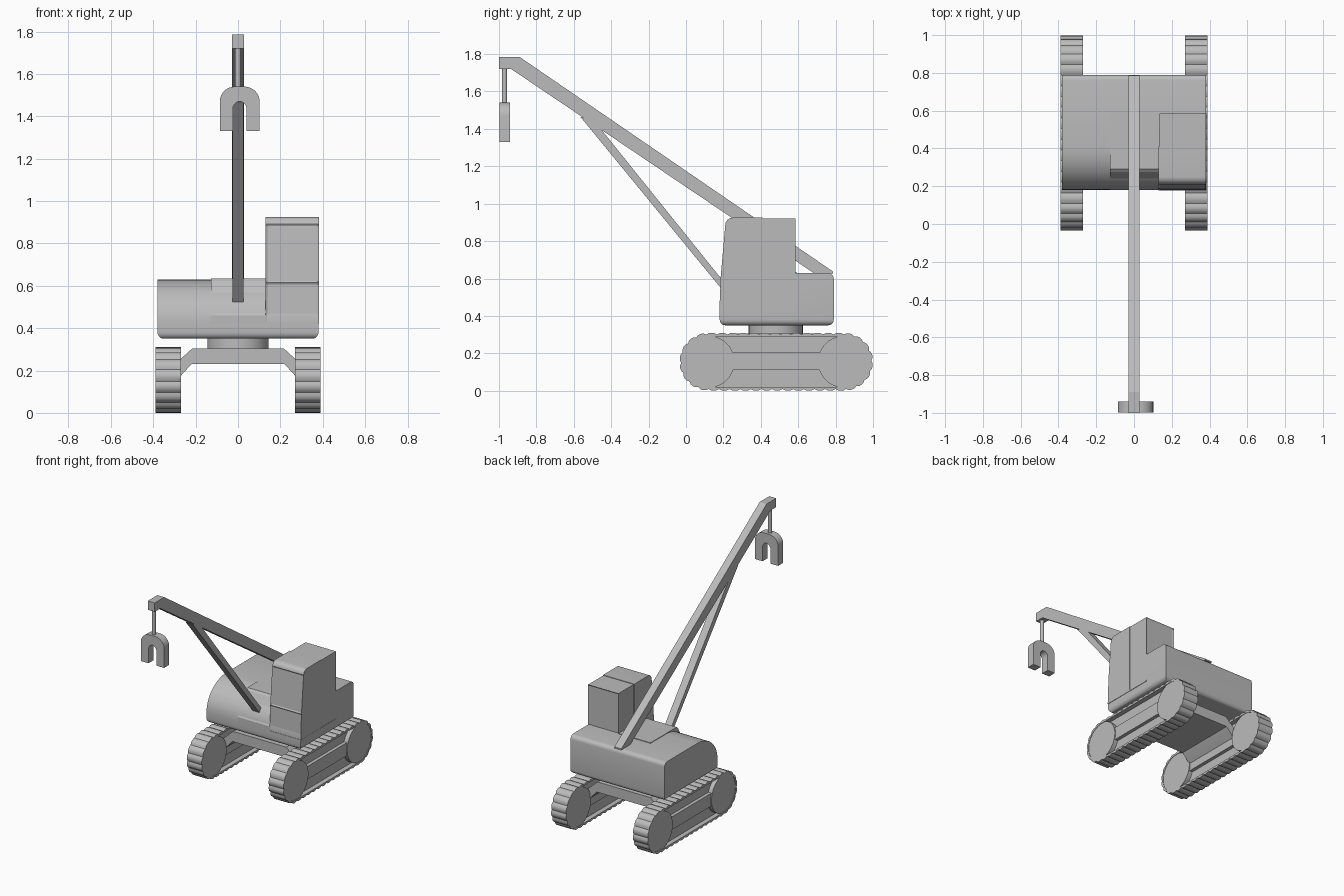
import bpy, bmesh, math
from mathutils import Vector

default = bpy.data.objects.get("Cube")
if default:
    bpy.data.objects.remove(default, do_unlink=True)

grey = bpy.data.materials.new("plain_grey")
grey.use_nodes = True
shade = (0.5, 0.5, 0.5, 1)
grey.diffuse_color = shade
grey.node_tree.nodes["Principled BSDF"].inputs["Base Color"].default_value = shade


def finish(bm, name, smooth=True):
    bmesh.ops.recalc_face_normals(bm, faces=bm.faces)
    mesh = bpy.data.meshes.new(name)
    bm.to_mesh(mesh)
    bm.free()
    mesh.materials.append(grey)
    obj = bpy.data.objects.new(name, mesh)
    bpy.context.collection.objects.link(obj)
    if smooth:
        bpy.ops.object.select_all(action='DESELECT')
        obj.select_set(True)
        bpy.context.view_layer.objects.active = obj
        bpy.ops.object.shade_smooth_by_angle(angle=math.radians(30))
    return obj


def prism(profile, lo, hi, axis="x"):
    """Extrude a (y, z) profile along x, or an (x, z) profile along y."""
    bm = bmesh.new()
    place = (lambda t, a, b: (t, a, b)) if axis == "x" else (lambda t, a, b: (a, t, b))
    face = bm.faces.new([bm.verts.new(place(lo, a, b)) for a, b in profile])
    ext = bmesh.ops.extrude_face_region(bm, geom=[face])
    shift = Vector(place(hi - lo, 0, 0))
    bmesh.ops.translate(bm, vec=shift, verts=[v for v in ext["geom"] if isinstance(v, bmesh.types.BMVert)])
    bmesh.ops.recalc_face_normals(bm, faces=bm.faces)
    bm.normal_update()
    return bm


def arc(cx, cz, rx, rz, start, end, n=8):
    angles = [math.radians(start + (end - start) * i / n) for i in range(n + 1)]
    return [(cx + rx * math.cos(a), cz + rz * math.sin(a)) for a in angles]


def panel(bm, rule, width=0.012, depth=-0.005):
    faces = [f for f in bm.faces if rule(f)]
    bmesh.ops.inset_individual(bm, faces=faces, thickness=width, depth=depth)


# --- Crawler tracks ---
FRONT, REAR, AXLE = 0.12, 0.845, 0.155


def stadium(r):
    return arc(REAR, AXLE, r, r, -90, 90, 20) + arc(FRONT, AXLE, r, r, 90, 270, 20)


def track_point(s, r, base=0.148):
    """Point at distance s round the track, offset to radius r."""
    run, bend = REAR - FRONT, math.pi * base
    s %= 2 * (run + bend)
    side = 1
    if s >= run + bend:
        s, side = s - run - bend, -1
    if s < run:
        a, c = -math.pi / 2, FRONT + s
    else:
        a, c = -math.pi / 2 + (s - run) / base, REAR
    y, z = c + r * math.cos(a), r * math.sin(a)
    mid = (FRONT + REAR) / 2
    return (mid + side * (y - mid), AXLE + side * z)


LINKS = 42
pitch = 2 * (REAR - FRONT + math.pi * 0.148) / LINKS
link_shape = ((0, 0.146), (0.25, 0.153), (0.5, 0.155), (0.75, 0.153))

for side, label in ((1, "left"), (-1, "right")):
    def span(a, b):
        return sorted((side * a, side * b))

    # Ribbed belt, built as a closed ring
    bm = bmesh.new()
    rings = []
    for i in range(LINKS):
        for t, r in link_shape:
            s = (i + t) * pitch
            loop = []
            for x, rad in ((0.27, r), (0.39, r), (0.39, 0.136), (0.27, 0.136)):
                y, z = track_point(s, rad)
                loop.append(bm.verts.new((side * x, y, z)))
            rings.append(loop)
    for a, b in zip(rings, rings[1:] + rings[:1]):
        for k in range(4):
            bm.faces.new((a[k], a[(k + 1) % 4], b[(k + 1) % 4], b[k]))
    finish(bm, label + "_track_belt")

    finish(prism(stadium(0.137), *span(0.305, 0.355)), label + "_track_core")
    for cy, end in ((FRONT, "front"), (REAR, "rear")):
        disc = arc(cy, AXLE, 0.139, 0.139, 0, 360, 40)[:-1]
        finish(prism(disc, *span(0.273, 0.387)), f"{label}_{end}_wheel")
    # Side beam flaring out towards the wheels
    half = [(0.18, 0.275), (0.25, 0.205), (0.715, 0.205), (0.785, 0.275)]
    beam = half + [(y, 2 * AXLE - z + 0.005) for y, z in reversed(half)]
    finish(prism(beam, *span(0.28, 0.38)), label + "_side_beam")

# --- Chassis and turntable ---
half = [(0.31, 0.22), (0.27, 0.255), (0.215, 0.305)]
under = [(0.22, 0.23), (0.27, 0.175), (0.31, 0.14)]
chassis = half + [(-x, z) for x, z in reversed(half)]
chassis += [(-x, z) for x, z in reversed(under)] + under
finish(prism(chassis, 0.25, 0.715, "y"), "chassis_bridge")
finish(prism([(0.145 * math.cos(i * math.pi / 20), 0.48 + 0.145 * math.sin(i * math.pi / 20))
              for i in range(40)], 0, 1), "turntable")
ring = bpy.data.objects["turntable"]
for v in ring.data.vertices:
    v.co = (v.co.y, v.co.z, 0.3 + 0.06 * v.co.x)
ring.data.flip_normals()

# --- Engine housing, rounded nose and belly ---
body = [(0.18, 0.35), (0.79, 0.35)] + arc(0.76, 0.6, 0.03, 0.03, 0, 90, 5)
body += arc(0.41, 0.43, 0.23, 0.2, 90, 180, 10)
bm = prism(body, -0.38, 0.38)
belly = [e for e in bm.edges if all(v.co.z < 0.351 for v in e.verts)]
bmesh.ops.bevel(bm, geom=belly, offset=0.03, segments=5, affect='EDGES', profile=0.5)
finish(bm, "engine_housing")

# Boom mount block in the middle of the housing
mount = [(0.179, 0.42), (0.59, 0.42), (0.59, 0.634), (0.29, 0.634), (0.275, 0.622), (0.179, 0.46)]
finish(prism(mount, -0.127, 0.132), "boom_mount", False)

# --- Cab ---
cab = [(0.41, 0.425), (0.41, 0.925)] + arc(0.25, 0.885, 0.04, 0.04, 90, 172, 6)
cab += [(0.186, 0.615), (0.178, 0.425)]
bm = prism(cab, 0.13, 0.382)
panel(bm, lambda f: f.normal.y < -0.9 and f.calc_area() > 0.02)
finish(bm, "cab_front")
bm = prism([(0.4, 0.43), (0.585, 0.43), (0.585, 0.921), (0.4, 0.921)], 0.136, 0.381)
panel(bm, lambda f: f.normal.y > 0.9)
finish(bm, "cab_rear", False)
# Thin sill under the cab
finish(prism([(0.178, 0.42), (0.585, 0.42), (0.585, 0.43), (0.178, 0.43)], 0.13, 0.383), "cab_sill", False)

# --- Boom and strut ---
boom = [(-1, 1.785), (-0.89, 1.785), (0.785, 0.638), (0.785, 0.628),
        (0.685, 0.628), (-0.935, 1.72), (-1, 1.72)]
finish(prism(boom, -0.028, 0.028), "boom", False)
strut = [(-0.565, 1.465), (-0.48, 1.43), (0.24, 0.535), (0.21, 0.52)]
finish(prism(strut, -0.027, 0.027), "boom_strut", False)

# --- Hanging rod and horseshoe magnet ---
rod = [(0.014 * math.cos(i * math.pi / 8), -0.97 + 0.014 * math.sin(i * math.pi / 8)) for i in range(16)]
bm = bmesh.new()
bmesh.ops.create_cone(bm, cap_ends=True, segments=16, radius1=0.014, radius2=0.014, depth=0.22)
bmesh.ops.translate(bm, vec=(0, -0.97, 1.63), verts=bm.verts)
finish(bm, "hanging_rod")
CX = 0.008
magnet = [(CX + 0.094, 1.33)] + arc(CX + 0.022, 1.47, 0.072, 0.07, 0, 90)
magnet += arc(CX - 0.022, 1.47, 0.072, 0.07, 90, 180) + [(CX - 0.094, 1.33), (CX - 0.032, 1.33)]
magnet += arc(CX, 1.435, 0.032, 0.035, 180, 0, 12) + [(CX + 0.032, 1.33)]
finish(prism(magnet, -0.998, -0.94, "y"), "horseshoe_magnet")
